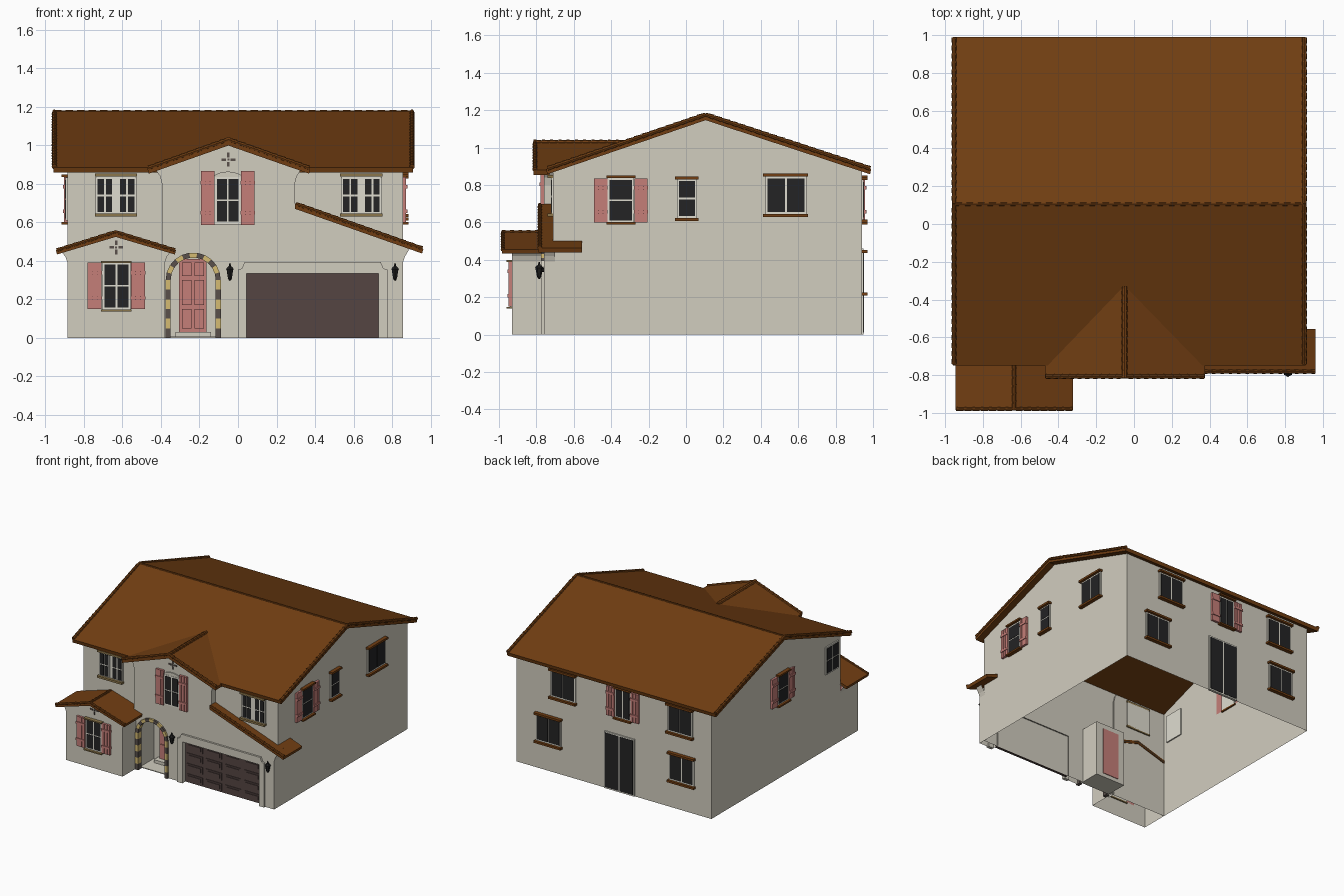
import bpy, bmesh, math
from mathutils import Vector, Matrix

if "Cube" in bpy.data.objects:
    bpy.data.objects.remove(bpy.data.objects["Cube"])

def material(name, r, g, b):
    m = bpy.data.materials.new(name)
    m.diffuse_color = (r, g, b, 1)
    m.use_nodes = True
    m.node_tree.nodes["Principled BSDF"].inputs["Base Color"].default_value = m.diffuse_color
    return m

WALL = material("cream stucco", .64, .61, .52)
ROOF = material("brown roof", .165, .048, .006)
PINK = material("pink paint", .56, .21, .19)
GARAGE = material("dark garage brown", .09, .06, .055)
GLASS = material("dark glass", .017, .017, .018)
FRAME = material("off white frame", .74, .72, .63)
TAN = material("tan trim", .26, .18, .07)
YELLOW = material("yellow stone", .66, .5, .17)
STONE = material("grey stone", .1, .08, .07)
BLACK = material("black iron", .012, .012, .012)

def finish(name, bm, mat, recalc=True):
    if recalc:
        bmesh.ops.recalc_face_normals(bm, faces=bm.faces[:])
    me = bpy.data.meshes.new(name)
    bm.to_mesh(me)
    bm.free()
    me.materials.append(mat)
    ob = bpy.data.objects.new(name, me)
    bpy.context.collection.objects.link(ob)
    return ob

def add_prism(bm, pts, axis, a, b, back=True, ground=True):
    """Extrude a 2D outline (u, z) along axis from a to b."""
    def P(u, z, w):
        return (w, u, z) if axis == 'x' else (u, w, z)
    A = [bm.verts.new(P(u, z, a)) for u, z in pts]
    B = [bm.verts.new(P(u, z, b)) for u, z in pts]
    bm.faces.new(A)
    if back:
        bm.faces.new(B[::-1])
    for i in range(len(pts)):
        j = (i + 1) % len(pts)
        if not ground and pts[i][1] == 0 and pts[j][1] == 0:
            continue
        bm.faces.new((A[j], A[i], B[i], B[j]))

def prism(name, pts, axis, a, b, mat, **kw):
    bm = bmesh.new()
    add_prism(bm, pts, axis, a, b, **kw)
    return finish(name, bm, mat)

def boxes(name, items, mat):
    bm = bmesh.new()
    for x0, x1, y0, y1, z0, z1 in items:
        add_prism(bm, [(x0, z0), (x1, z0), (x1, z1), (x0, z1)], 'y', y0, y1)
    return finish(name, bm, mat)

def plates(name, polys, mat):
    bm = bmesh.new()
    for p in polys:
        bm.faces.new([bm.verts.new(v) for v in p])
    bmesh.ops.remove_doubles(bm, verts=bm.verts[:], dist=1e-4)
    return finish(name, bm, mat)

def cones(name, items, mat, seg=8):
    """items: (start, end, radius at start, radius at end)"""
    bm = bmesh.new()
    for p, q, r1, r2 in items:
        p, q = Vector(p), Vector(q)
        d = q - p
        m = Matrix.Translation((p + q) / 2) @ d.to_track_quat('Z', 'Y').to_matrix().to_4x4()
        bmesh.ops.create_cone(bm, cap_ends=True, segments=seg, radius1=r1, radius2=r2,
                              depth=d.length, matrix=m)
    return finish(name, bm, mat, False)

def tiles(name, runs, r, size=.045):
    """Rows of overlapping barrel tiles from low end to high end."""
    out = []
    for p, q in runs:
        p, q = Vector(p), Vector(q)
        n = max(1, round((q - p).length / size))
        for i in range(n):
            out.append((p.lerp(q, i / n), p.lerp(q, min(1, (i + 1.1) / n)), r, r * .72))
    return cones(name, out, ROOF)

# ---- main shell, open at the bottom
X0, X1, Y0, Y1 = -.885, .855, -.71, .94
side = [(Y0, 0), (Y1, 0), (Y1, .885), (.105, 1.163), (Y0, .882)]
PX0, PX1, PY, PZ = -.365, -.1, -.55, .45
front = [(X0, 0), (PX0, 0), (PX0, PZ), (PX1, PZ), (PX1, 0), (X1, 0), (X1, .882), (X0, .882)]
plates("main_walls", [[(X0, y, z) for y, z in side], [(X1, y, z) for y, z in side],
       [(X0, Y1, 0), (X1, Y1, 0), (X1, Y1, .885), (X0, Y1, .885)],
       [(x, Y0, z) for x, z in front]], WALL)
# porch recess
plates("porch_walls", [
    [(PX0, Y0, 0), (PX0, PY, 0), (PX0, PY, PZ), (PX0, Y0, PZ)],
    [(PX1, Y0, 0), (PX1, PY, 0), (PX1, PY, PZ), (PX1, Y0, PZ)],
    [(PX0, PY, 0), (PX1, PY, 0), (PX1, PY, PZ), (PX0, PY, PZ)],
    [(PX0, Y0, PZ), (PX1, Y0, PZ), (PX1, PY, PZ), (PX0, PY, PZ)]], WALL)
boxes("porch_step", [(-.325, -.14, -.61, -.55, 0, .03), (PX0, PX1, -.725, -.55, 0, .006)], WALL)

# ---- front block: entry arch, garage opening, centre gable
AX, AZ, R = -.2325, .3, .13
arch = [(AX - R * math.cos(math.pi * i / 16), AZ + R * math.sin(math.pi * i / 16)) for i in range(17)]
block = [(-.395, 0), (AX - R, 0)] + arch + [(AX + R, 0), (.045, 0), (.045, .335), (.73, .335), (.73, 0),
    (X1, 0), (X1, .39), (.865, .42), (.895, .47), (.295, .69), (.295, .8), (.305, .84), (.33, .876),
    (-.05, 1.018), (-.43, .876), (-.405, .84), (-.395, .8)]
prism("front_block", block, 'y', -.76, -.70, WALL, back=False, ground=False)
# left front room
room = [(X0, 0), (-.38, 0), (-.38, .39), (-.37, .42), (-.35, .446), (-.635, .54), (-.915, .446), (-.895, .42), (X0, .39)]
prism("front_room", room, 'y', -.93, -.70, WALL, back=False, ground=False)

# ---- roofs
def chevron(c, e0, e1, zr, ze, t=.032):
    return [(e0, ze), (c, zr), (e1, ze), (e1 - .006, ze - t + .004), (c, zr - t), (e0 + .006, ze - t + .004)]

prism("main_roof", chevron(.105, -.748, .99, 1.178, .885), 'x', -.957, .907, ROOF)
prism("centre_roof", chevron(-.05, -.47, .375, 1.03, .88), 'y', -.815, -.73, ROOF)
plates("centre_roof_valleys", [[(e, -.74, .88), (-.05, -.74, 1.03), (-.05, -.315, 1.03)] for e in (-.47, .375)], ROOF)
prism("front_room_roof", chevron(-.635, -.945, -.322, .55, .455, .026), 'y', -.985, -.705, ROOF)
prism("garage_roof", [(.295, .698), (.962, .462), (.955, .438), (.295, .67)], 'y', -.788, -.705, ROOF)
prism("garage_roof_return", [(.85, .502), (.962, .462), (.955, .438), (.85, .475)], 'y', -.705, -.555, ROOF)
tiles("rake_tiles", [((x, y, .888), (x, .105, 1.176)) for x in (-.953, .903) for y in (-.74, .985)], .014)
tiles("gable_tiles", [((e, -.808, .882), (-.05, -.808, 1.03)) for e in (-.465, .37)], .013)
tiles("room_roof_tiles", [((e, -.98, .455), (-.635, -.98, .55)) for e in (-.94, -.327)], .011)
tiles("garage_roof_tiles", [((.957, -.782, .464), (.3, -.782, .696))], .012)
tiles("centre_ridge_tiles", [((-.05, -.815, 1.026), (-.05, -.33, 1.026))], .017)
tiles("room_ridge_tiles", [((-.635, -.985, .547), (-.635, -.72, .547))], .012)
tiles("main_ridge_tiles", [((-.955, .105, 1.172), (.905, .105, 1.172))], .011, .06)

# ---- windows: a wall is (axis it faces, position, outward sign)
MAINF, BAY, ROOM = ('y', -.71, -1), ('y', -.76, -1), ('y', -.93, -1)
BACK, RIGHT, LEFT = ('y', Y1, 1), ('x', X1, 1), ('x', X0, -1)

def on_wall(wall, u0, u1, z0, z1, d0, d1):
    ax, c, s = wall
    a, b = sorted((c + s * d0, c + s * d1))
    return (a, b, u0, u1, z0, z1) if ax == 'x' else (u0, u1, a, b, z0, z1)

def window(name, wall, u0, u1, z0, z1, cols=1, rows=2, shut=None):
    b, g = .011, .009
    boxes(name + "_frame", [on_wall(wall, u0 - b, u1 + b, z0 - b, z1 + b, -.01, .01)], FRAME)
    w, h = (u1 - u0 - g * (cols - 1)) / cols, (z1 - z0 - g * (rows - 1)) / rows
    boxes(name + "_glass", [on_wall(wall, u0 + i * (w + g), u0 + i * (w + g) + w,
          z0 + j * (h + g), z0 + j * (h + g) + h, .005, .013) for i in range(cols) for j in range(rows)], GLASS)
    if shut:
        sw, s0, s1 = shut
        parts = []
        for a in (u0 - b - sw, u1 + b):
            p = sw / 3
            parts += [on_wall(wall, a + i * p + .002, a + (i + 1) * p - .002, s0, s1, 0, .018) for i in range(3)]
            parts += [on_wall(wall, a + .002, a + sw - .002, s0, s1, 0, .012)]
            parts += [on_wall(wall, a, a + sw, z, z + .018, .0, .024)
                      for z in (s0 + .2 * (s1 - s0), s0 + .75 * (s1 - s0))]
        boxes(name + "_shutters", parts, PINK)

def trims(name, wall, u0, u1, zs, mat, h=.016, d=.03):
    boxes(name, [on_wall(wall, u0, u1, z, z + h, -.01, d) for z in zs], mat)

# front upper pairs
for n, c in (("upper_left", -.633), ("upper_right", .64)):
    boxes(n + "_backing", [on_wall(MAINF, c - .1, c + .1, .64, .84, -.01, .006)], FRAME)
    for k, o in (("a", -.0575), ("b", .0575)):
        window(f"{n}_window_{k}", MAINF, c + o - .038, c + o + .038, .652, .825, 2, 2)
    trims(n + "_trims", MAINF, c - .11, c + .11, (.63, .838), TAN)
# centre window with arched surround
prism("centre_window_surround", [(-.135, .585), (.03, .585)] +
      [(-.0525 + .0825 * math.cos(math.pi * i / 10), .82 + .043 * math.sin(math.pi * i / 10)) for i in range(11)],
      'y', -.768, -.75, WALL)
window("centre_window", BAY, -.11, .003, .603, .825, 2, 2, (.073, .585, .865))
window("front_room_window", ROOM, -.694, -.568, .158, .382, 2, 2, (.077, .15, .39))
trims("front_room_window_trims", ROOM, -.71, -.552, (.138, .388), TAN, .01)
# right wall
window("right_shutter_window", RIGHT, -.408, -.288, .61, .825, 1, 2, (.074, .6, .835))
trims("right_shutter_trims", RIGHT, -.425, -.27, (.588, .836), ROOF, .013)
window("right_small_window", RIGHT, -.037, .048, .635, .82, 1, 2)
trims("right_small_trims", RIGHT, -.06, .066, (.608, .828), ROOF)
window("right_large_window", RIGHT, .437, .633, .655, .835, 2, 1)
trims("right_large_trims", RIGHT, .413, .653, (.628, .845), ROOF)
# left wall
window("left_shutter_window", LEFT, -.02, .1, .61, .825, 1, 2, (.074, .6, .835))
trims("left_shutter_trims", LEFT, -.037, .117, (.588, .836), ROOF, .013)
window("left_front_window", LEFT, -.66, -.52, .62, .82, 2, 2)
# back wall
window("back_shutter_window", BACK, -.16, -.04, .61, .825, 2, 1, (.074, .6, .835))
trims("back_shutter_trims", BACK, -.177, -.023, (.588, .836), ROOF, .013)
for n, c, z in (("upper_a", .435, .625), ("upper_b", -.61, .625), ("lower_a", .565, .235), ("lower_b", -.625, .235)):
    window(f"back_{n}_window", BACK, c - .1, c + .1, z, z + .19, 2, 1)
    trims(f"back_{n}_trims", BACK, c - .12, c + .12, (z - .027,  z + .2), ROOF)
window("back_patio_door", BACK, -.19, .055, .012, .45, 2, 1)

# ---- entry arch stones, alternating colours
ri, ro, segs = .117, .143, []
for s in (-1, 1):
    for i in range(6):
        z0, z1 = AZ * i / 6, AZ * (i + 1) / 6
        segs.append((i, [(AX + s * ri, z0), (AX + s * ro, z0), (AX + s * ro, z1), (AX + s * ri, z1)]))
for i in range(11):
    t = [math.pi * (i + k) / 11 for k in (0, 1)]
    segs.append((i, [(AX + r * math.cos(a), AZ + r * math.sin(a))
                     for r, a in ((ri, t[0]), (ro, t[0]), (ro, t[1]), (ri, t[1]))]))
for name, par, mat in (("arch_stones_dark", 0, STONE), ("arch_stones_yellow", 1, YELLOW)):
    bm = bmesh.new()
    for i, q in segs:
        if i % 2 == par:
            add_prism(bm, q, 'y', -.775, -.735)
    finish(name, bm, mat)

# ---- front door with raised panels
door = [(-.305, -.163, -.568, -.545, .03, .41)]
for x in (-.291, -.227):
    door += [(x, x + .05, -.576, -.56, z0, z1) for z0, z1 in ((.05, .15), (.17, .3), (.32, .39))]
boxes("front_door", door, PINK)

# ---- garage door and its surround
gd = [(.045, .73, -.735, -.715, 0, .335)]
for i in range(4):
    for j in range(4):
        x, z = .045 + .17125 * i, .084 * j
        gd.append((x + .015, x + .156, -.74, -.73, z + .014, z + .07))
        gd.append((x + .03, x + .141, -.745, -.73, z + .026, z + .058))
boxes("garage_door", gd, GARAGE)
prism("garage_surround", [(0, 0), (0, .355), (.02, .36), (.035, .395), (.74, .395), (.755, .36), (.775, .355),
      (.775, 0), (.73, 0), (.73, .335), (.045, .335), (.045, 0)], 'y', -.775, -.75, WALL)

# ---- lanterns and gable vents
for n, x in (("left", -.042), ("right", .815)):
    y = -.785
    cones(n + "_lantern", [((x, y, .31), (x, y, .355), .012, .02), ((x, y, .355), (x, y, .37), .025, .012),
          ((x, y, .37), (x, y, .388), .008, .003), ((x, y, .298), (x, y, .31), .004, .012),
          ((x, y, .345), (x, -.755, .345), .007, .012)], BLACK, 6)
for n, x, y, z in (("centre", -.05, -.76, .925), ("room", -.632, -.93, .47)):
    arms = [(x - .005, x + .005, y - .005, y + .005, z - .005, z + .005)]
    for s in (-1, 1):
        a, b = sorted((s * .012, s * .036))
        arms += [(x + a, x + b, y - .005, y + .005, z - .006, z + .006),
                 (x - .006, x + .006, y - .005, y + .005, z + a, z + b)]
    boxes(n + "_gable_vent", arms, STONE)
